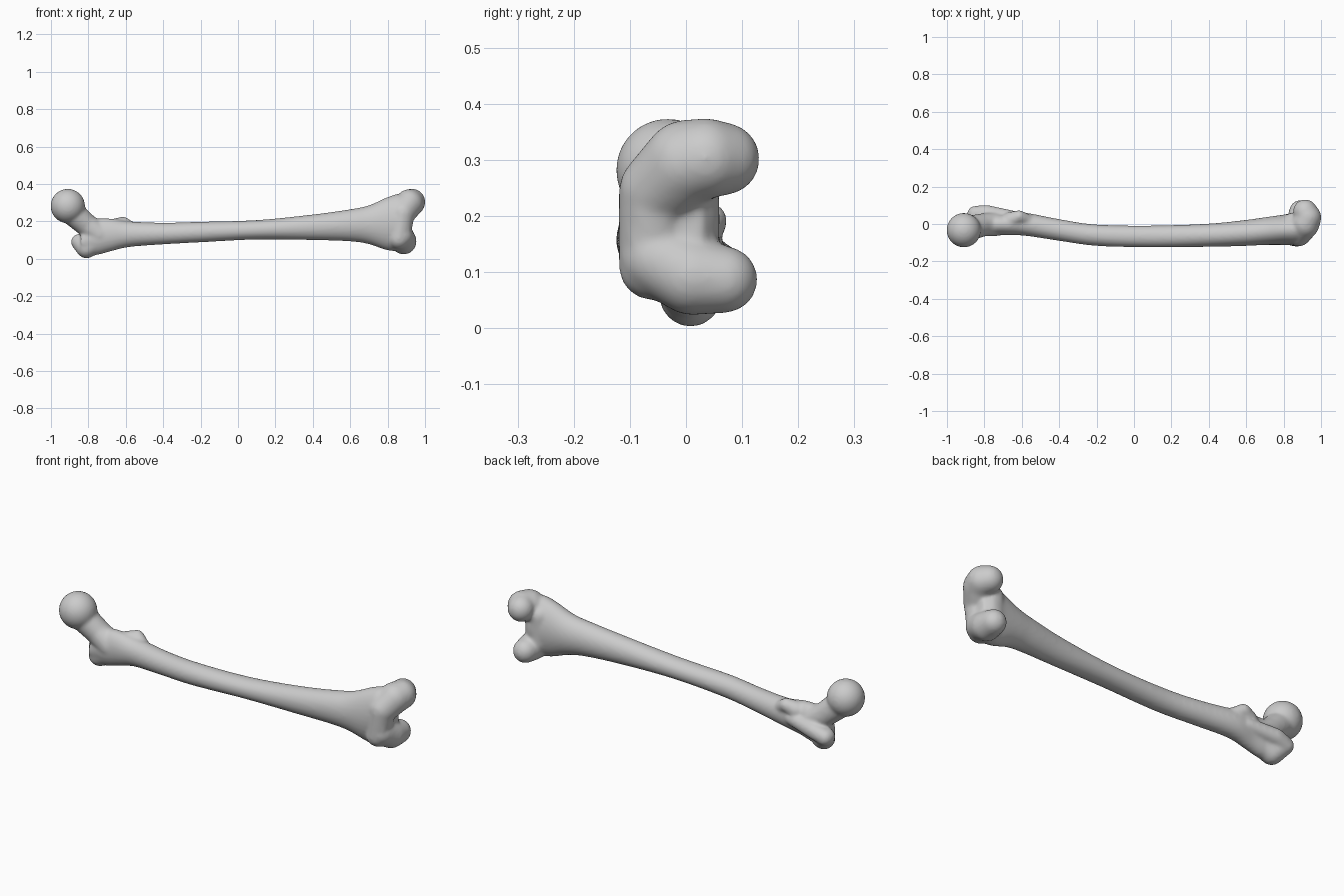
import bpy, bmesh, math
from mathutils import Vector, Matrix

cube = bpy.data.objects.get("Cube")
if cube:
    bpy.data.objects.remove(cube, do_unlink=True)

bm = bmesh.new()


def spline(a, b, c, d, t):
    """Smooth value between b and c."""
    return b + 0.5 * t * (c - a + t * (2*a - 5*b + 4*c - d + t * (3*(b - c) + d - a)))


def loft(stations, sides=32, steps=5):
    """Closed tube through (x, y_min, y_max, z_min, z_max) stations."""
    rows = []
    last = len(stations) - 1
    for i in range(last):
        quad = [stations[max(0, min(last, i + k))] for k in (-1, 0, 1, 2)]
        rows += [[spline(*v, s / steps) for v in zip(*quad)] for s in range(steps)]
    rows.append(stations[-1])
    rings = []
    for x, y0, y1, z0, z1 in rows:
        ring = []
        for k in range(sides):
            a = math.tau * k / sides
            ring.append(bm.verts.new((x, (y0 + y1) / 2 + (y1 - y0) / 2 * math.cos(a),
                                      (z0 + z1) / 2 + (z1 - z0) / 2 * math.sin(a))))
        rings.append(ring)
    for r, s in zip(rings, rings[1:]):
        for k in range(sides):
            n = (k + 1) % sides
            bm.faces.new((r[k], r[n], s[n], s[k]))
    bm.faces.new(rings[0][::-1])
    bm.faces.new(rings[-1])


def ball(x, y, z, r):
    made = bmesh.ops.create_icosphere(bm, subdivisions=4, radius=r,
                                      matrix=Matrix.Translation((x, y, z)))
    return made["verts"]


def limb(*balls, steps=8):
    """Chain of balls, each neighbouring pair wrapped in a tapered skin."""
    for a, b in zip(balls, balls[1:]):
        start, end = Vector(a), Vector(b)
        temp = bmesh.new()
        for p in (start, end):
            bmesh.ops.create_icosphere(temp, subdivisions=3, radius=p[3],
                                       matrix=Matrix.Translation(p.xyz))
        hull = bmesh.ops.convex_hull(temp, input=temp.verts[:])
        junk = {g for g in hull["geom_interior"] + hull["geom_unused"]
                if isinstance(g, bmesh.types.BMVert)}
        bmesh.ops.delete(temp, geom=list(junk), context="VERTS")
        bmesh.ops.recalc_face_normals(temp, faces=temp.faces[:])
        mesh = bpy.data.meshes.new("limb_part")
        temp.to_mesh(mesh)
        temp.free()
        bm.from_mesh(mesh)
        bpy.data.meshes.remove(mesh)


# Shaft, flaring into the knee end
loft([(-0.84, -0.05, 0.06, 0.03, 0.15),
      (-0.76, -0.06, 0.06, 0.02, 0.21),
      (-0.68, -0.06, 0.055, 0.04, 0.215),
      (-0.58, -0.063, 0.06, 0.063, 0.2),
      (-0.4, -0.09, 0.026, 0.077, 0.193),
      (-0.2, -0.117, -0.003, 0.088, 0.198),
      (0.1, -0.125, -0.008, 0.103, 0.207),
      (0.4, -0.122, 0.002, 0.1, 0.237),
      (0.6, -0.117, 0.022, 0.093, 0.265),
      (0.7, -0.112, 0.036, 0.078, 0.286),
      (0.8, -0.112, 0.05, 0.045, 0.33),
      (0.87, -0.115, 0.06, 0.045, 0.345),
      (0.92, -0.1, 0.03, 0.07, 0.3)])

# Ball head and neck
ball(-0.91, -0.033, 0.282, 0.092)
limb((-0.89, -0.025, 0.25, 0.068), (-0.81, -0.005, 0.18, 0.062), (-0.74, 0, 0.13, 0.065))

# Greater trochanter with its rear crest
limb((-0.76, 0, 0.085, 0.055), (-0.81, 0.008, 0.058, 0.056), (-0.85, 0.045, 0.09, 0.043))
limb((-0.85, 0.055, 0.09, 0.042), (-0.79, 0.06, 0.11, 0.042), (-0.64, 0.035, 0.13, 0.035))

# Lesser trochanter
limb((-0.66, 0.02, 0.17, 0.045), (-0.615, 0.04, 0.192, 0.034), (-0.55, 0.01, 0.15, 0.035))

# Kneecap groove face
limb((0.86, -0.06, 0.11, 0.06), (0.88, -0.055, 0.24, 0.065))

# Inner condyle
limb((0.88, -0.05, 0.245, 0.07), (0.915, 0, 0.295, 0.077),
     (0.93, 0.035, 0.303, 0.072), (0.915, 0.067, 0.302, 0.065))
# Outer condyle
limb((0.87, -0.05, 0.125, 0.068), (0.885, 0.01, 0.093, 0.07),
     (0.89, 0.068, 0.087, 0.06))
# Bridge above the notch
limb((0.85, 0, 0.13, 0.06), (0.85, 0, 0.26, 0.06))

bmesh.ops.recalc_face_normals(bm, faces=bm.faces[:])
data = bpy.data.meshes.new("thigh_bone")
bm.to_mesh(data)
bm.free()
bone = bpy.data.objects.new("thigh_bone", data)
bpy.context.collection.objects.link(bone)

# Fuse the parts into one softened skin
fuse = bone.modifiers.new("fuse", "REMESH")
fuse.mode = "VOXEL"
fuse.voxel_size = 0.007
fuse.use_smooth_shade = True
soften = bone.modifiers.new("soften", "SMOOTH")
soften.factor = 0.5
soften.iterations = 14
